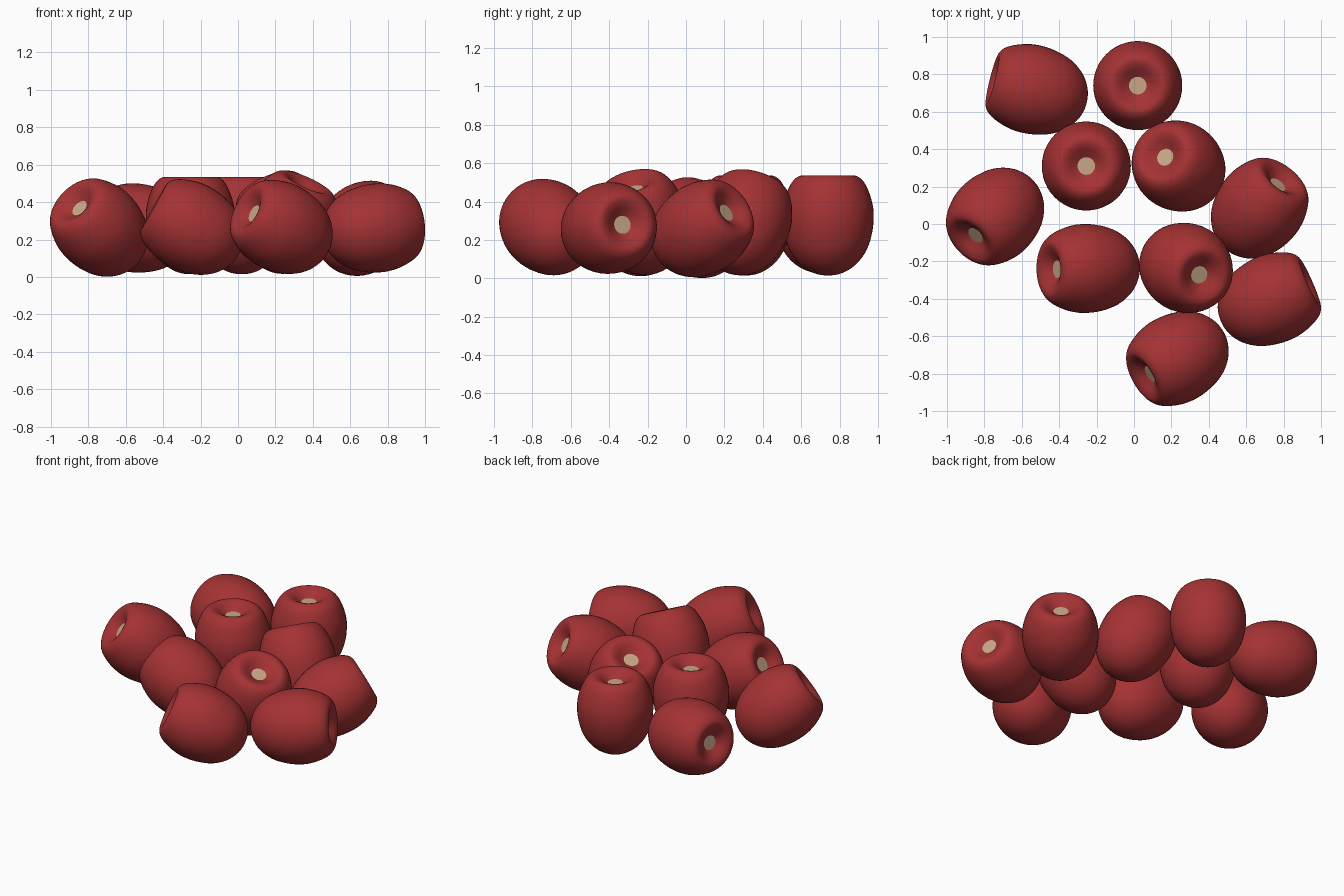
import bpy, bmesh, math
from mathutils import Vector

if "Cube" in bpy.data.objects:
    bpy.data.objects.remove(bpy.data.objects["Cube"])

def material(name, rgb):
    m = bpy.data.materials.new(name)
    m.diffuse_color = (*rgb, 1)
    m.use_nodes = True
    m.node_tree.nodes["Principled BSDF"].inputs["Base Color"].default_value = m.diffuse_color
    return m

RED = material("fruit red", (0.376, 0.032, 0.034))
TAN = material("stem scar tan", (0.58, 0.39, 0.245))

# Half profile (radius, height), bottom tip up over the rim into the dimple
PROFILE = [(0, -.26), (.075, -.247), (.148, -.2), (.202, -.125), (.23, -.035),
           (.238, .05), (.230, .12), (.207, .19), (.178, .238), (.142, .26),
           (.105, .252), (.072, .231), (.047, .215)]
SEGMENTS = 48

def smooth_profile(pts, steps=4):
    """Catmull-Rom curve through the profile points."""
    p = [Vector(q) for q in pts]
    p = [Vector((-p[1].x, p[1].y))] + p + [2 * p[-1] - p[-2]]
    out = []
    for i in range(1, len(p) - 2):
        a, b, c, d = p[i - 1:i + 3]
        for k in range(steps):
            t = k / steps
            out.append(0.5 * (2 * b + (c - a) * t + (2 * a - 5 * b + 4 * c - d) * t * t
                              + (3 * b - a - 3 * c + d) * t ** 3))
    return out + [p[-2]]

CURVE = smooth_profile(PROFILE)

def fruit(name, centre, axis):
    """Revolved fruit whose dimple points along axis; bounds centred on centre."""
    bm = bmesh.new()
    tip = bm.verts.new((0, 0, CURVE[0].y))
    rings = [[bm.verts.new((q.x * math.cos(2 * math.pi * s / SEGMENTS),
                            q.x * math.sin(2 * math.pi * s / SEGMENTS), q.y))
              for s in range(SEGMENTS)] for q in CURVE[1:]]
    for s in range(SEGMENTS):
        n = (s + 1) % SEGMENTS
        bm.faces.new((tip, rings[0][n], rings[0][s]))
        for lo, hi in zip(rings, rings[1:]):
            bm.faces.new((lo[s], lo[n], hi[n], hi[s]))
    # flat stem scar at the bottom of the dimple
    scar = bm.faces.new(rings[-1])
    scar.material_index = 1
    for f in bm.faces:
        f.smooth = f is not scar
    for e in scar.edges:
        e.smooth = False
    rot = Vector((0, 0, 1)).rotation_difference(Vector(axis).normalized()).to_matrix()
    bmesh.ops.transform(bm, matrix=rot.to_4x4(), verts=bm.verts)
    mid = Vector([(min(v.co[i] for v in bm.verts) + max(v.co[i] for v in bm.verts)) / 2
                  for i in range(3)])
    bmesh.ops.translate(bm, vec=Vector(centre) - mid, verts=bm.verts)
    me = bpy.data.meshes.new(name)
    bm.to_mesh(me)
    bm.free()
    me.materials.append(RED)
    me.materials.append(TAN)
    ob = bpy.data.objects.new(name, me)
    bpy.context.collection.objects.link(ob)

# Pile of fruits: centre, dimple direction
FRUITS = [
    ((-.52, .72, .262), (-.96, .24, .10)),
    ((.02, .74, .275), (0, 0, 1)),
    ((-.255, .31, .275), (0, 0, 1)),
    ((.238, .31, .292), (-.40, .27, .87)),
    ((.672, .085, .260), (.55, .69, .46)),
    ((-.743, .04, .264), (-.58, -.56, .58)),
    ((-.245, -.238, .267), (-.87, -.02, .48)),
    ((.278, -.235, .293), (.40, -.21, .89)),
    ((.724, -.402, .262), (.91, .40, .10)),
    ((.232, -.72, .267), (-.79, -.45, .41)),
]
for i, (c, d) in enumerate(FRUITS):
    fruit(f"fruit_{i + 1}", c, d)
